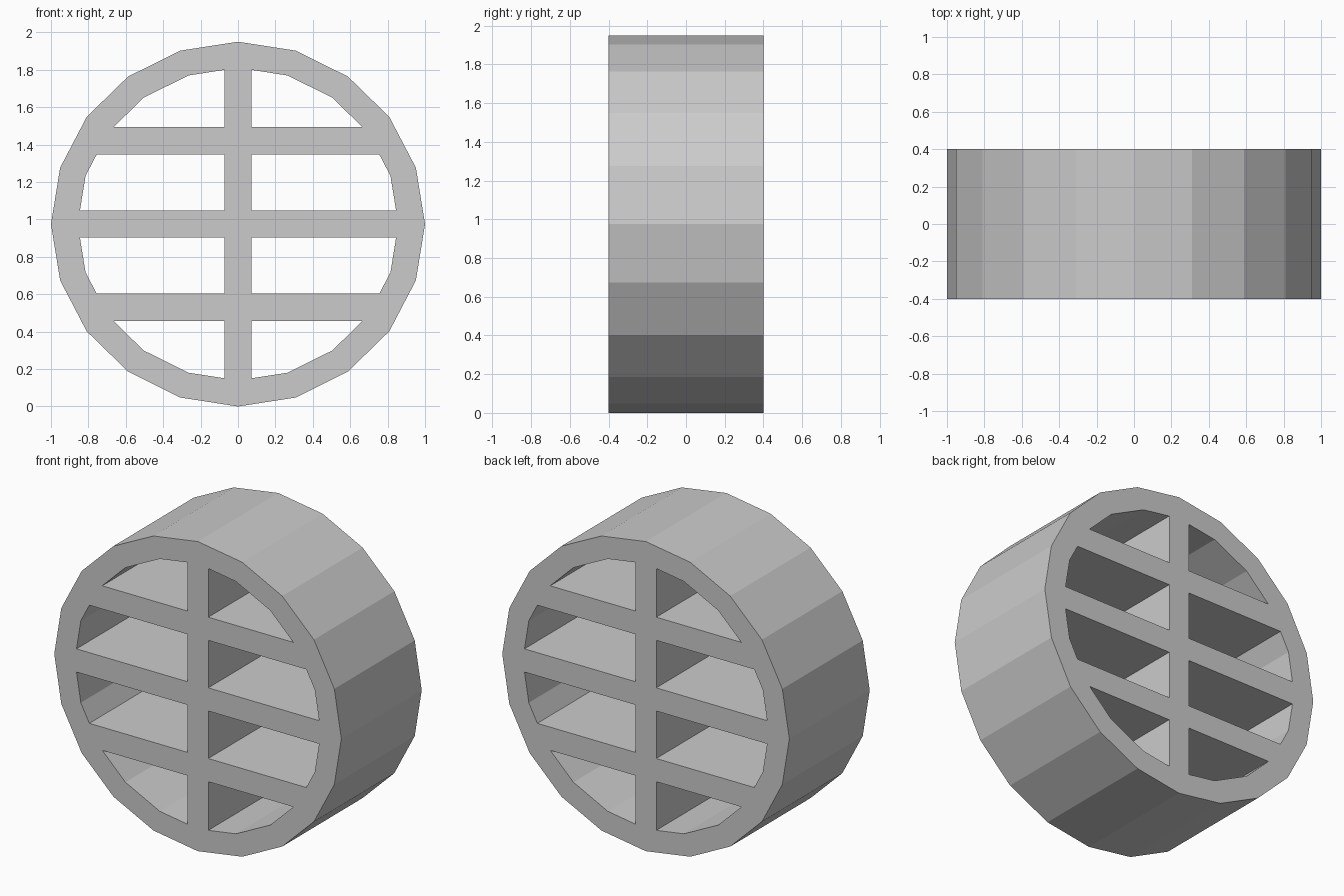
import bpy, bmesh
from math import sin, cos, pi

if "Cube" in bpy.data.objects:
    bpy.data.objects.remove(bpy.data.objects["Cube"])

SIDES = 20
RX, RZ = 1.0, 0.975        # outer half width and half height
INNER = 0.857              # opening size relative to the outside
HALF_BAR = 0.073
BAR_HEIGHTS = (-0.445, 0.0, 0.445)
DEPTH = 0.8

bm = bmesh.new()

# Inner disc, standing upright
ring = [bm.verts.new((RX * INNER * cos(2 * pi * i / SIDES), 0,
                      RZ * INNER * sin(2 * pi * i / SIDES)))
        for i in range(SIDES)]
bm.faces.new(ring)


def cut(co, normal):
    geom = bm.verts[:] + bm.edges[:] + bm.faces[:]
    bmesh.ops.bisect_plane(bm, geom=geom, dist=1e-5, plane_co=co, plane_no=normal)


# Slice the disc along both edges of every bar
for side in (-HALF_BAR, HALF_BAR):
    cut((side, 0, 0), (1, 0, 0))
    for z in BAR_HEIGHTS:
        cut((0, 0, z + side), (0, 0, 1))


def is_opening(face):
    c = face.calc_center_median()
    return abs(c.x) > HALF_BAR and all(abs(c.z - z) > HALF_BAR for z in BAR_HEIGHTS)


openings = [f for f in bm.faces if is_opening(f)]

# Rim: grow the disc boundary outwards, then remove the openings
border = [e for e in bm.edges if e.is_boundary]
grown = bmesh.ops.extrude_edge_only(bm, edges=border)["geom"]
for v in grown:
    if isinstance(v, bmesh.types.BMVert):
        v.co /= INNER
bmesh.ops.delete(bm, geom=openings, context='FACES')
bmesh.ops.recalc_face_normals(bm, faces=bm.faces[:])

mesh = bpy.data.meshes.new("round_grille")
bm.to_mesh(mesh)
bm.free()
grille = bpy.data.objects.new("round_grille", mesh)
grille.location.z = RZ
bpy.context.collection.objects.link(grille)

# Depth, centred on y = 0
solid = grille.modifiers.new("depth", 'SOLIDIFY')
solid.thickness = DEPTH
solid.offset = 0
